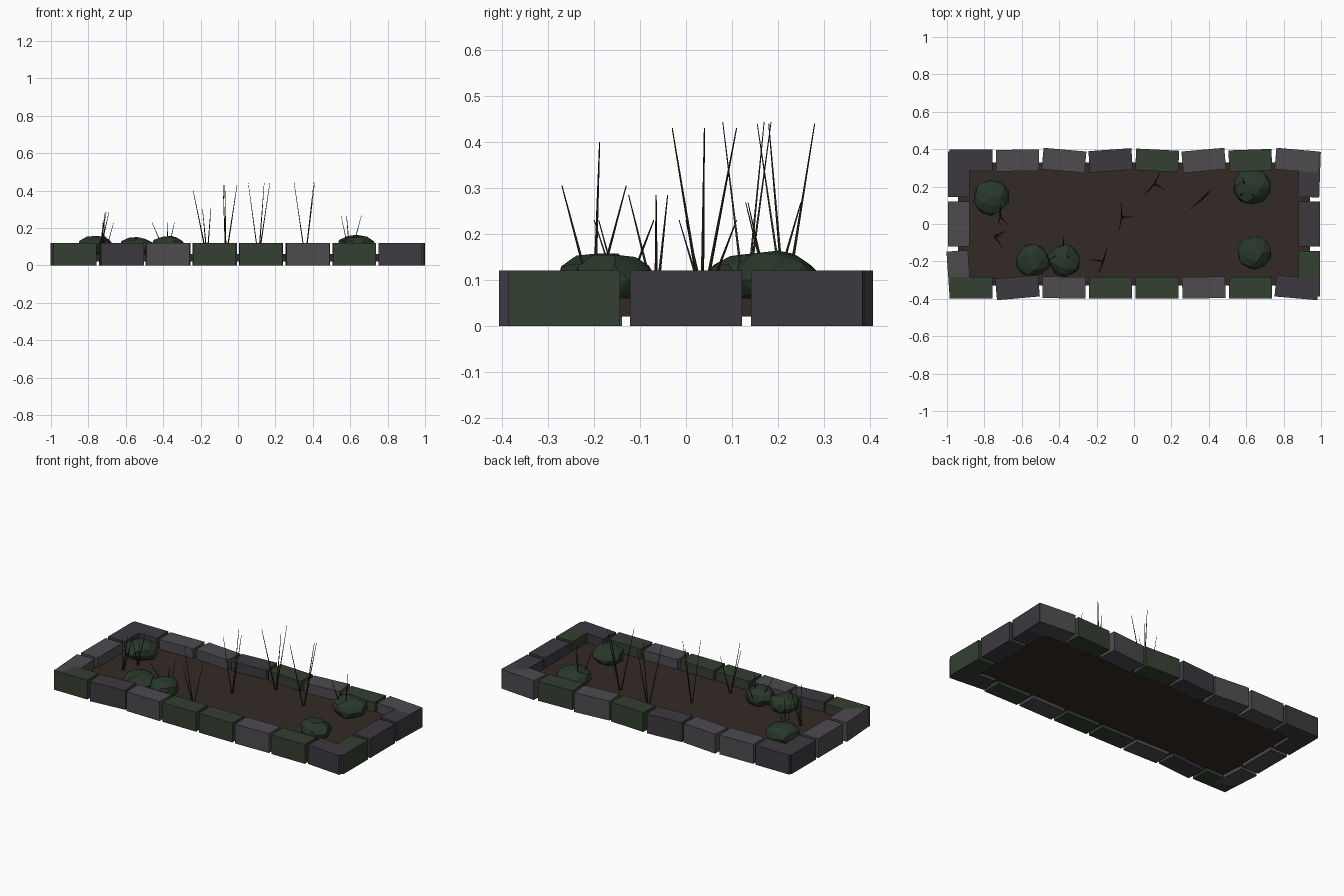
import bpy, bmesh, random
from math import radians
from mathutils import Vector, Matrix

if "Cube" in bpy.data.objects:
    bpy.data.objects.remove(bpy.data.objects["Cube"])

random.seed(4)


def material(name, r, g, b):
    m = bpy.data.materials.new(name)
    m.diffuse_color = (r, g, b, 1)
    m.use_nodes = True
    m.node_tree.nodes["Principled BSDF"].inputs["Base Color"].default_value = m.diffuse_color
    return m


DARK = material("dark_stone", 0.047, 0.042, 0.051)
LIGHT = material("light_stone", 0.075, 0.07, 0.078)
MOSS = material("mossy_stone", 0.035, 0.05, 0.032)
SOIL = material("soil", 0.033, 0.023, 0.018)
LEAF = material("bush_leaf", 0.022, 0.04, 0.023)
STEM = material("dry_grass", 0.03, 0.022, 0.012)
TONES = {"D": DARK, "L": LIGHT, "M": MOSS}


def finish(bm, name, mat):
    me = bpy.data.meshes.new(name)
    bm.to_mesh(me)
    bm.free()
    me.materials.append(mat)
    ob = bpy.data.objects.new(name, me)
    bpy.context.collection.objects.link(ob)
    return ob


def box(name, loc, size, mat, turn=0):
    bm = bmesh.new()
    bmesh.ops.create_cube(bm, size=1, matrix=Matrix.Diagonal((*size, 1)))
    ob = finish(bm, name, mat)
    ob.location = loc
    ob.rotation_euler.z = radians(turn)


# soil bed
box("soil_bed", (0, 0, 0.04), (1.88, 0.66, 0.04), SOIL)

# long border rows: tone and turn of each stone, left to right
rows = {
    "front": (-0.34, "DDDDDDDD".replace("DDDDDDDD", "MDLMMLMD"), (0, 5, -1, 0, 0, 1, 0, -5)),
    "back": (0.34, "DLLDMLML", (0, 1, -5, 4, -3, 5, 2, -5)),
}
for side, (y, tones, turns) in rows.items():
    for i, (t, a) in enumerate(zip(tones, turns)):
        box(f"{side}_stone_{i + 1}", (-0.872 + 0.249 * i, y, 0.06),
            (0.23, 0.115, 0.12), TONES[t], a)

# short border ends, front to back
ends = {"left": (-0.937, "LLD", (4, 0, 0)), "right": (0.937, "MDD", (0, 0, -2))}
for side, (x, tones, turns) in ends.items():
    for i, (t, a) in enumerate(zip(tones, turns)):
        box(f"{side}_stone_{i + 1}", (x, 0.265 * (i - 1), 0.06),
            (0.115, 0.243, 0.12), TONES[t], a)

# low-poly bushes: x, y, radius, half height
bushes = [(-0.765, 0.145, 0.1, 0.062), (-0.54, -0.195, 0.095, 0.055),
          (-0.37, -0.195, 0.092, 0.065), (0.63, 0.2, 0.102, 0.065),
          (0.64, -0.155, 0.094, 0.062)]
for i, (x, y, r, h) in enumerate(bushes):
    bm = bmesh.new()
    bmesh.ops.create_icosphere(bm, subdivisions=2, radius=1)
    for v in bm.verts:
        v.co *= random.uniform(0.88, 1.05)
        v.co = Vector((v.co.x * r, v.co.y * r, v.co.z * h))
    finish(bm, f"bush_{i + 1}", LEAF).location = (x, y, 0.1)

# grass tufts: base, blade tip height, tip offsets
tufts = [
    ((-0.065, 0.035), 0.43, ((-0.005, 0.075), (0.06, 0.005), (-0.015, -0.065))),
    ((0.11, 0.215), 0.44, ((0.03, 0.065), (0.06, -0.035), (-0.055, -0.06))),
    ((0.36, 0.13), 0.443, ((0.05, 0.055), (-0.06, -0.05), (0.045, 0.04))),
    ((-0.165, -0.2), 0.305, ((0.02, 0.07), (-0.025, -0.07))),
    ((-0.165, -0.2), 0.4, ((-0.075, 0.012),)),
    ((-0.745, -0.065), 0.285, ((0.055, 0.025), (0.04, -0.06), (0.035, 0.0))),
    ((-0.715, 0.04), 0.23, ((0.05, -0.055), (0.0, 0.07), (-0.01, -0.04))),
    ((-0.38, -0.14), 0.23, ((-0.08, -0.06), (0.005, 0.07), (0.04, -0.05))),
    ((0.6, 0.185), 0.268, ((-0.05, -0.055), (-0.02, 0.065), (0.06, -0.05))),
]
for i, ((x, y), top, tips) in enumerate(tufts):
    bm = bmesh.new()
    for dx, dy in tips:
        foot = Vector((x + dx * 0.05, y + dy * 0.05, 0.055))
        tip = Vector((x + dx, y + dy, top))
        d = tip - foot
        place = Matrix.Translation((foot + tip) / 2) @ d.to_track_quat("Z", "Y").to_matrix().to_4x4()
        bmesh.ops.create_cone(bm, cap_ends=True, segments=4, radius1=0.004,
                              radius2=0.0012, depth=d.length, matrix=place)
    finish(bm, f"grass_tuft_{i + 1}", STEM)
